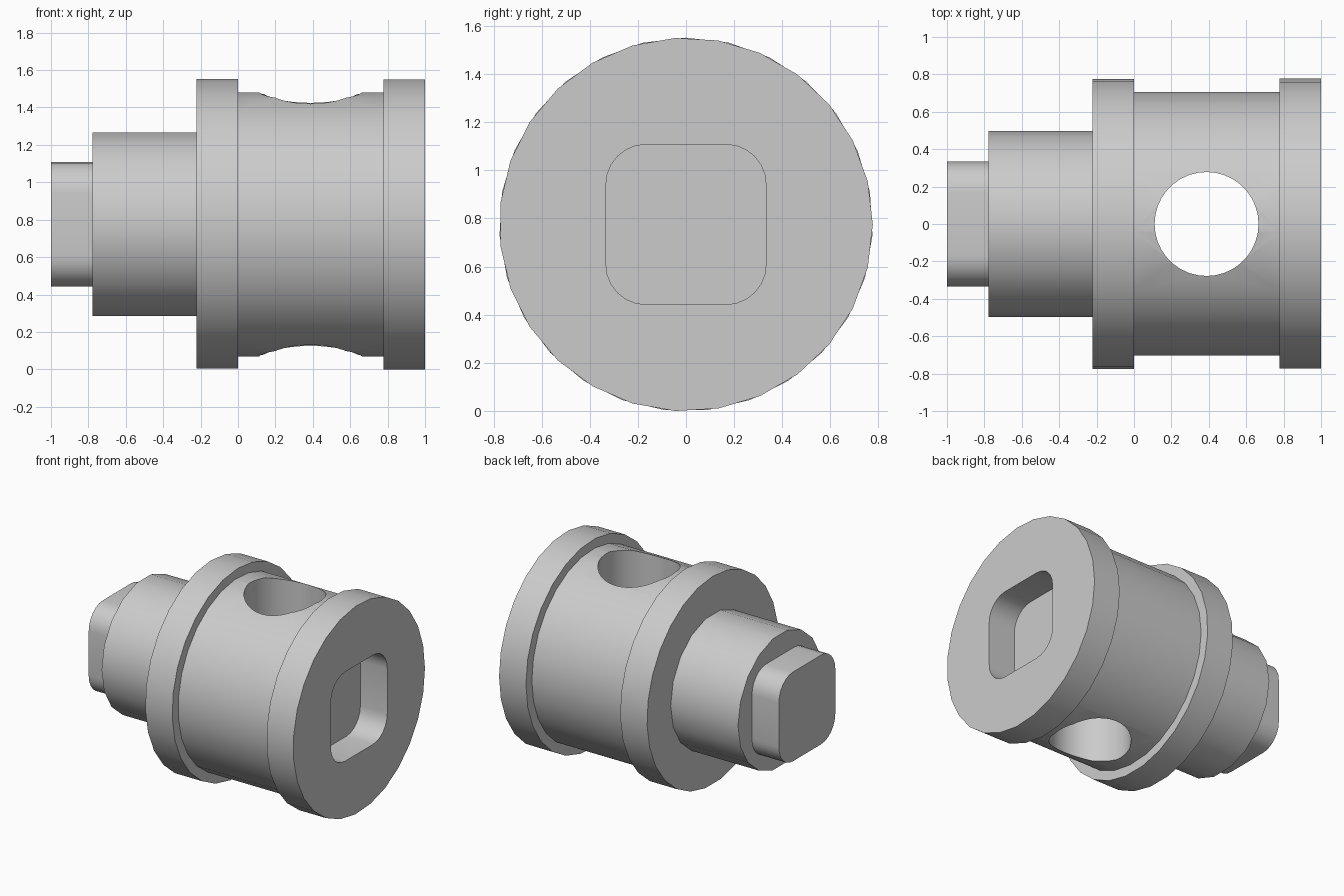
import bpy, bmesh, math
from mathutils import Matrix, Vector

cube = bpy.data.objects.get("Cube")
if cube:
    bpy.data.objects.remove(cube, do_unlink=True)

AXIS_Z = 0.775  # height of the shaft axis

grey = bpy.data.materials.new("plain grey")
grey.use_nodes = True
grey.diffuse_color = (0.6, 0.6, 0.6, 1)
grey.node_tree.nodes["Principled BSDF"].inputs["Base Color"].default_value = (0.6, 0.6, 0.6, 1)


def circle(radius, sides, phase=0.0):
    """Regular polygon, starting from the first axis."""
    steps = [math.tau * i / sides + phase for i in range(sides)]
    return [(radius * math.cos(a), radius * math.sin(a)) for a in steps]


def rounded_square(half, corner, steps=6):
    points = []
    for quarter in range(4):
        mid = math.radians(45 + 90 * quarter)
        cx = math.copysign(half - corner, math.cos(mid))
        cy = math.copysign(half - corner, math.sin(mid))
        for i in range(steps + 1):
            a = math.pi / 2 * (quarter + i / steps)
            points.append((cx + corner * math.cos(a), cy + corner * math.sin(a)))
    return points


def prism(name, profile, start, end):
    """Extrude a YZ profile along X around the shaft axis."""
    bm = bmesh.new()
    face = bm.faces.new([bm.verts.new((start, y, z + AXIS_Z)) for y, z in profile])
    moved = bmesh.ops.extrude_face_region(bm, geom=[face], use_keep_orig=True)["geom"]
    verts = [g for g in moved if isinstance(g, bmesh.types.BMVert)]
    bmesh.ops.translate(bm, verts=verts, vec=(end - start, 0, 0))
    bmesh.ops.recalc_face_normals(bm, faces=bm.faces)
    mesh = bpy.data.meshes.new(name)
    bm.to_mesh(mesh)
    bm.free()
    mesh.materials.append(grey)
    obj = bpy.data.objects.new(name, mesh)
    bpy.context.collection.objects.link(obj)
    return obj


def select_only(obj):
    bpy.ops.object.select_all(action='DESELECT')
    obj.select_set(True)
    bpy.context.view_layer.objects.active = obj


def cut(target, cutter):
    cutter.hide_render = True
    mod = target.modifiers.new("cut", 'BOOLEAN')
    mod.operation = 'DIFFERENCE'
    mod.solver = 'EXACT'
    mod.object = cutter
    select_only(target)
    bpy.ops.object.modifier_apply(modifier=mod.name)
    bpy.data.objects.remove(cutter, do_unlink=True)


# Stepped shaft, from the drive key to the socket end
key_shape = rounded_square(0.333, 0.167)
drive_key = prism("drive_key", key_shape, -1.0, -0.778)
neck = prism("neck", circle(0.498, 18), -0.778, -0.222)
inner_collar = prism("inner_collar", circle(0.777, 27, math.pi / 2), -0.222, 0.0)
body = prism("body", circle(0.707, 27), 0.0, 0.778)
outer_collar = prism("outer_collar", circle(0.777, 27), 0.778, 1.0)

# Square socket through the outer collar, its floor being the end of the body
cut(outer_collar, prism("socket_cutter", key_shape, 0.7, 1.1))

# Vertical cross hole through the body
hole = prism("hole_cutter", circle(0.278, 36), -1.0, 1.0)
centre = Vector((0, 0, AXIS_Z))
turn = Matrix.Rotation(math.pi / 2, 4, 'Y')
hole.data.transform(Matrix.Translation(centre + Vector((0.388, 0, 0))) @ turn @ Matrix.Translation(-centre))
cut(body, hole)

for part in (drive_key, neck, inner_collar, body, outer_collar):
    select_only(part)
    bpy.ops.object.shade_smooth_by_angle(angle=math.radians(30))
